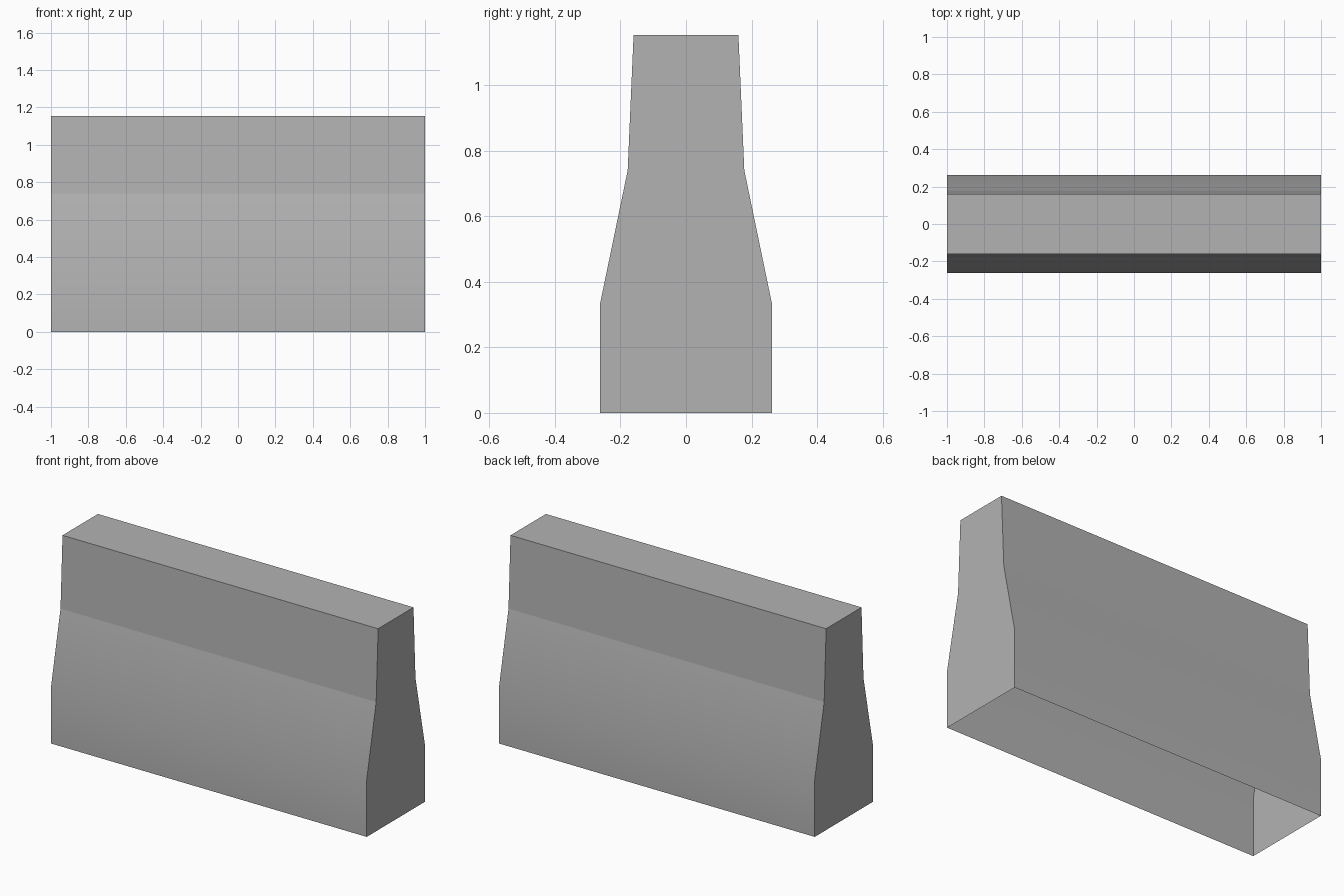
import bpy
import bmesh

cube = bpy.data.objects.get("Cube")
if cube:
    bpy.data.objects.remove(cube, do_unlink=True)

# Concrete colour
concrete = bpy.data.materials.new("concrete_grey")
concrete.use_nodes = True
GREY = (0.45, 0.45, 0.45, 1.0)
concrete.diffuse_color = GREY
bsdf = next(n for n in concrete.node_tree.nodes if n.type == "BSDF_PRINCIPLED")
bsdf.inputs["Base Color"].default_value = GREY

# Half profile (half depth, height), mirrored to a closed outline
HALF_LENGTH = 1.0
SHOULDER = 0.74
half = [(0.263, 0.0), (0.263, 0.33), (0.178, SHOULDER), (0.16, 1.153)]
outline = half + [(-y, z) for y, z in reversed(half)]

# Hollow barrier shell, open underneath
bm = bmesh.new()
ends = [[bm.verts.new((x, y, z)) for y, z in outline]
        for x in (-HALF_LENGTH, HALF_LENGTH)]
for end in ends:
    bm.faces.new(end)
for i in range(len(outline) - 1):
    bm.faces.new((ends[0][i], ends[0][i + 1], ends[1][i + 1], ends[1][i]))
bmesh.ops.recalc_face_normals(bm, faces=bm.faces)

# Smooth the foot into the slope, keep the shoulder and the corners crisp
for face in bm.faces:
    face.smooth = True
for edge in bm.edges:
    at_shoulder = all(abs(v.co.z - SHOULDER) < 0.001 for v in edge.verts)
    edge.smooth = not at_shoulder and edge.calc_face_angle(0) < 0.5

mesh = bpy.data.meshes.new("barrier_shell")
bm.to_mesh(mesh)
bm.free()
mesh.materials.append(concrete)
barrier = bpy.data.objects.new("barrier_shell", mesh)
bpy.context.collection.objects.link(barrier)
